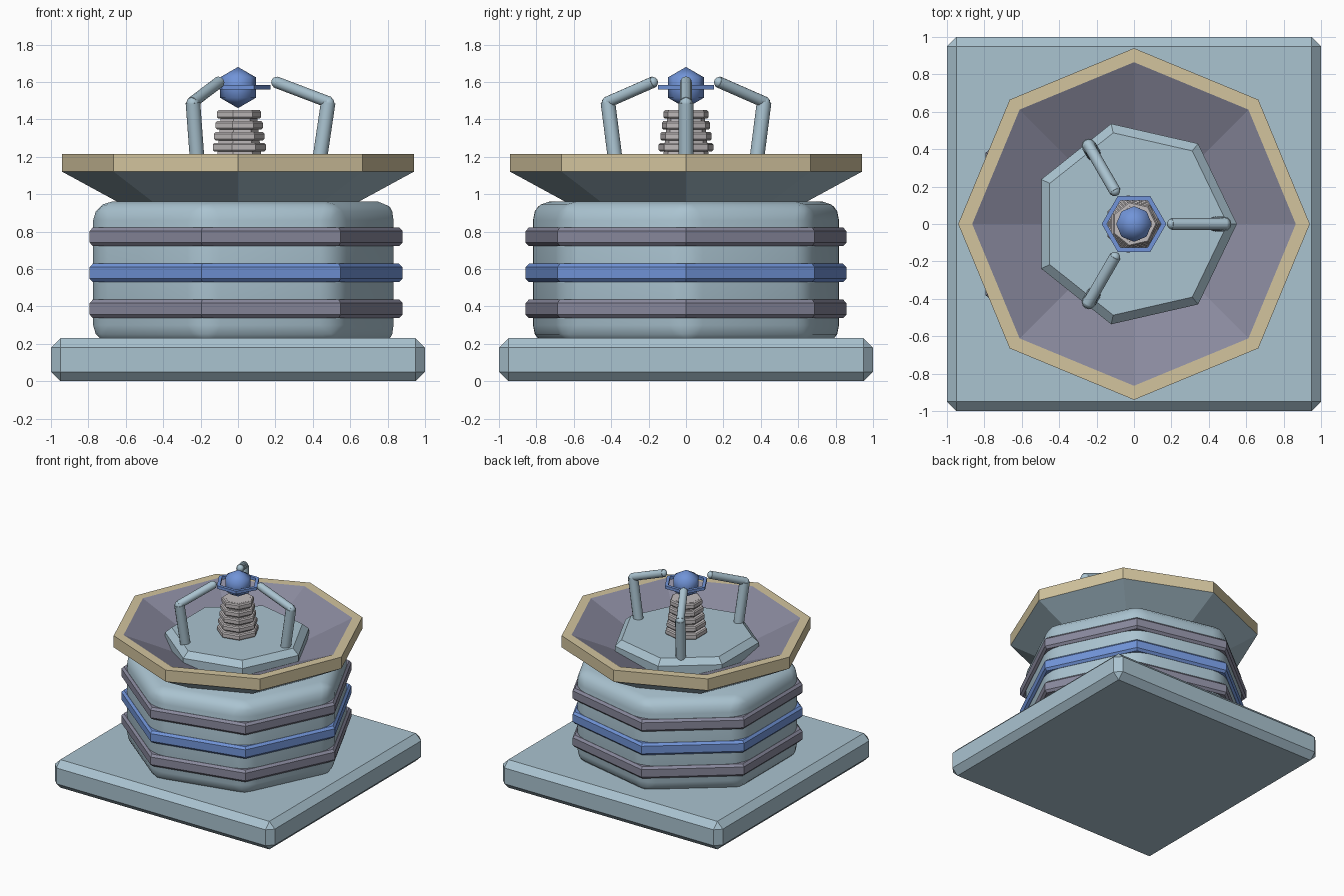
import bpy, bmesh, math
from mathutils import Vector

if "Cube" in bpy.data.objects:
    bpy.data.objects.remove(bpy.data.objects["Cube"])


def lin(c):
    c /= 255
    return c / 12.92 if c <= 0.04045 else ((c + 0.055) / 1.055) ** 2.4


def mat(name, r, g, b):
    m = bpy.data.materials.new(name)
    m.diffuse_color = (lin(r), lin(g), lin(b), 1)
    m.use_nodes = True
    m.node_tree.nodes["Principled BSDF"].inputs["Base Color"].default_value = m.diffuse_color
    return m


STEEL = mat("pale blue steel", 170, 195, 208)
PURPLE = mat("purple grey", 137, 137, 157)
BLUE = mat("bright blue", 113, 148, 216)
SAND = mat("sand trim", 210, 196, 158)
GREY = mat("light grey", 192, 187, 188)


def finish(name, bm, *mats, smooth=False):
    bmesh.ops.recalc_face_normals(bm, faces=bm.faces)
    me = bpy.data.meshes.new(name)
    bm.to_mesh(me)
    bm.free()
    ob = bpy.data.objects.new(name, me)
    bpy.context.collection.objects.link(ob)
    for m in mats:
        me.materials.append(m)
    if smooth:
        bpy.ops.object.select_all(action='DESELECT')
        ob.select_set(True)
        bpy.context.view_layer.objects.active = ob
        bpy.ops.object.shade_smooth_by_angle(angle=math.radians(35))
    return ob


def lathe(name, profile, sides, *mats, bands=None, closed=False):
    """Spin (radius, height) points; bands gives the material of each strip."""
    bm = bmesh.new()
    rings = [[bm.verts.new((r * math.cos(2 * math.pi * k / sides),
                            r * math.sin(2 * math.pi * k / sides), z))
              for k in range(sides)] for r, z in profile]
    n = len(rings)
    for i in range(n if closed else n - 1):
        a, b = rings[i], rings[(i + 1) % n]
        for k in range(sides):
            j = (k + 1) % sides
            f = bm.faces.new((a[k], a[j], b[j], b[k]))
            f.material_index = bands[i] if bands else 0
    if not closed:
        bm.faces.new(rings[0][::-1])
        f = bm.faces.new(rings[-1])
        f.material_index = bands[-1] if bands else 0
    return finish(name, bm, *mats)


def bevel(bm, width, segments=1):
    bmesh.ops.bevel(bm, geom=bm.edges[:], offset=width, segments=segments,
                    profile=0.5, affect='EDGES')


# Square base plate
bm = bmesh.new()
bmesh.ops.create_cube(bm, size=1)
for v in bm.verts:
    v.co = Vector((v.co.x * 2, v.co.y * 2, (v.co.z + 0.5) * 0.23))
bevel(bm, 0.05)
finish("base_plate", bm, STEEL)

# Seven-sided rounded drum
bm = bmesh.new()
R, Z0, Z1 = 0.86, 0.2, 0.96
low, high = ([bm.verts.new((R * math.cos(2 * math.pi * k / 7),
                            R * math.sin(2 * math.pi * k / 7), z))
              for k in range(7)] for z in (Z0, Z1))
bm.faces.new(low[::-1])
bm.faces.new(high)
for k in range(7):
    j = (k + 1) % 7
    bm.faces.new((low[k], low[j], high[j], high[k]))
bevel(bm, 0.1, 3)
finish("drum", bm, STEEL, smooth=True)

# Bands round the drum
for name, z, m in (("lower_band", 0.387, PURPLE), ("middle_band", 0.579, BLUE),
                   ("upper_band", 0.772, PURPLE)):
    h, b = 0.049, 0.018
    lathe(name, [(0.78, z - h), (0.88 - b, z - h), (0.88, z - h + b),
                 (0.88, z + h - b), (0.88 - b, z + h), (0.78, z + h)],
          7, m, closed=True)

# Eight-sided dish with sand rim and purple inside
lathe("dish", [(0.6, 0.935), (0.94, 1.12), (0.94, 1.215), (0.865, 1.215),
               (0.45, 1.03)], 8, STEEL, SAND, PURPLE, bands=[0, 1, 1, 2, 2])

# Platform in the dish
lathe("platform", [(0.5, 1.02), (0.55, 1.05), (0.55, 1.125), (0.5, 1.17)], 7, STEEL)

# Tapered stack of rings
lathe("stack_core", [(0.13, 1.15), (0.098, 1.45)], 7, GREY)
for i in range(5):
    z, r = 1.17 + i * 0.0585, 0.158 - i * 0.0085
    lathe(f"stack_ring_{i + 1}", [(r - 0.008, z), (r, z + 0.008), (r, z + 0.036),
                                  (r - 0.008, z + 0.045)], 7, GREY)

# Glowing core and hexagonal ring
bm = bmesh.new()
bmesh.ops.create_uvsphere(bm, u_segments=8, v_segments=3, radius=0.11)
bmesh.ops.translate(bm, verts=bm.verts, vec=(0, 0, 1.57))
ob = finish("core_ball", bm, BLUE)
ob.data.shade_smooth()
lathe("core_ring", [(0.145, 1.56), (0.173, 1.56), (0.173, 1.584), (0.145, 1.584)],
      6, BLUE, closed=True)


def rod(bm, a, b, r):
    d = Vector(b) - Vector(a)
    geo = bmesh.ops.create_cone(bm, cap_ends=True, segments=12, radius1=r,
                                radius2=r, depth=d.length)
    q = d.to_track_quat('Z', 'Y')
    for v in geo["verts"]:
        v.co = q @ v.co + (Vector(a) + Vector(b)) / 2


# Three jointed arms
for i in range(3):
    bm = bmesh.new()
    rod(bm, (0.43, 0, 1.14), (0.482, 0, 1.49), 0.039)
    rod(bm, (0.49, 0, 1.49), (0.2, 0, 1.6), 0.031)
    for p, r in (((0.482, 0, 1.485), 0.036), ((0.205, 0, 1.598), 0.029)):
        geo = bmesh.ops.create_uvsphere(bm, u_segments=10, v_segments=6, radius=r)
        bmesh.ops.translate(bm, verts=geo["verts"], vec=p)
    ob = finish(f"arm_{i + 1}", bm, STEEL, smooth=True)
    ob.rotation_euler.z = i * 2 * math.pi / 3
